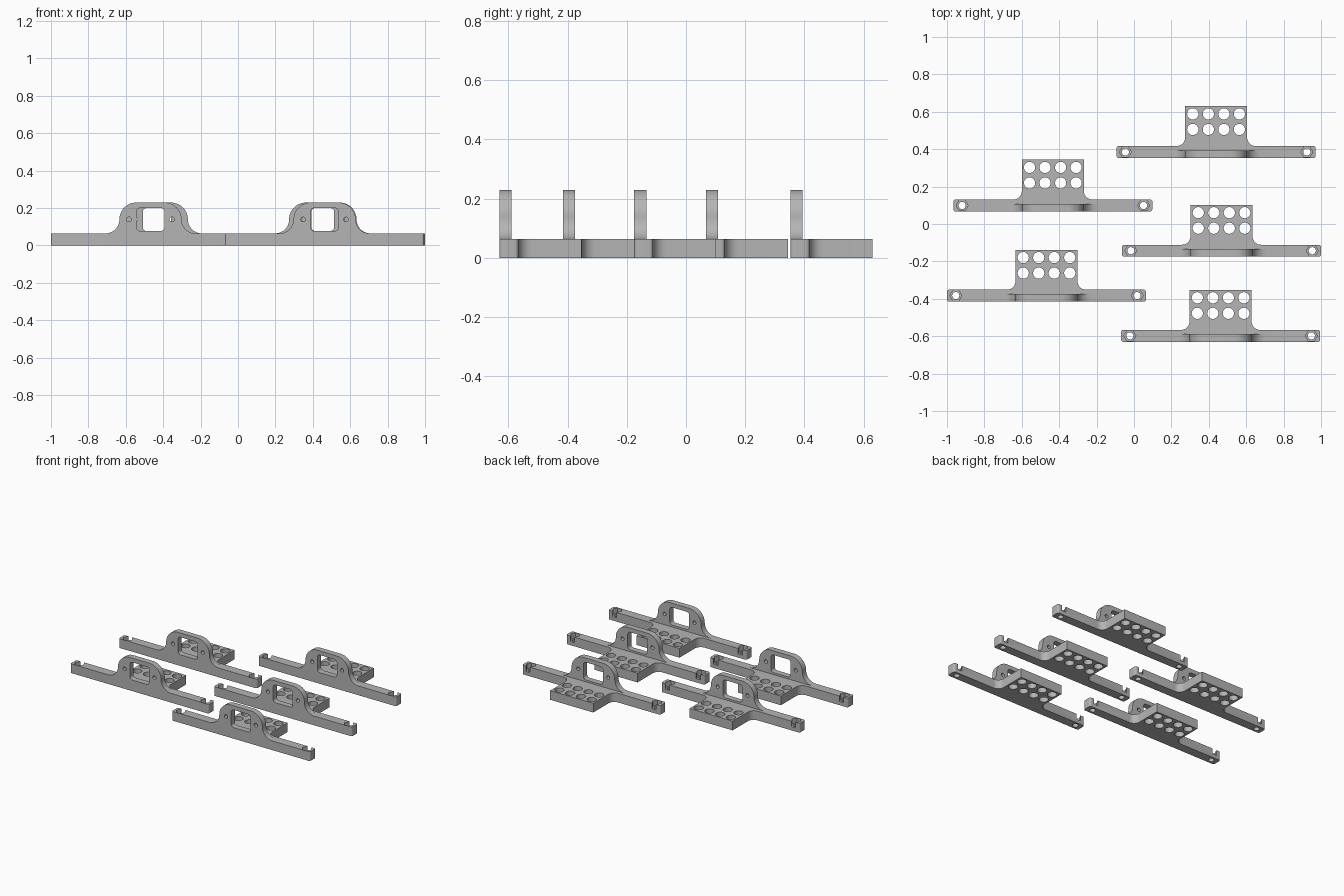
import bpy, bmesh, math
from mathutils import Vector, Matrix

if "Cube" in bpy.data.objects:
    bpy.data.objects.remove(bpy.data.objects["Cube"])

HALF, BAR, PLATE, DEPTH, TOP = 0.532, 0.064, 0.166, 0.277, 0.229

grey = bpy.data.materials.new("plain grey")
grey.diffuse_color = (0.46, 0.46, 0.46, 1)
grey.use_nodes = True
grey.node_tree.nodes["Principled BSDF"].inputs["Base Color"].default_value = grey.diffuse_color


def arc(cx, cy, r, a0, a1, n=10):
    """Points on an arc, angles in degrees."""
    return [(cx + r * math.cos(math.radians(a0 + (a1 - a0) * i / n)),
             cy + r * math.sin(math.radians(a0 + (a1 - a0) * i / n))) for i in range(n + 1)]


def circle(cx, cy, r, n=32):
    return arc(cx, cy, r, 0, 360, n)[:-1]


def mirrored(right):
    """Close a right-hand outline with its mirror image across x = 0."""
    return right + [(-x, y) for x, y in reversed(right)]


def slab(name, loops, depth, matrix=Matrix()):
    """Extrude an outline with holes into a solid slab."""
    bm = bmesh.new()
    for loop in loops:
        vs = [bm.verts.new((x, y, 0)) for x, y in loop]
        for i, v in enumerate(vs):
            bm.edges.new((v, vs[i - 1]))
    bmesh.ops.triangle_fill(bm, use_beauty=True, use_dissolve=False,
                            edges=bm.edges[:], normal=(0, 0, 1))
    ext = bmesh.ops.extrude_face_region(bm, geom=bm.faces[:])
    bmesh.ops.translate(bm, vec=Vector((0, 0, depth)),
                        verts=[g for g in ext["geom"] if isinstance(g, bmesh.types.BMVert)])
    bmesh.ops.recalc_face_normals(bm, faces=bm.faces[:])
    bm.transform(matrix)
    me = bpy.data.meshes.new(name)
    bm.to_mesh(me)
    bm.free()
    me.materials.append(grey)
    ob = bpy.data.objects.new(name, me)
    bpy.context.collection.objects.link(ob)
    return ob


def combine(ob, other, operation):
    """Apply a boolean and remove the helper."""
    bpy.context.view_layer.objects.active = ob
    mod = ob.modifiers.new("combine", "BOOLEAN")
    mod.operation, mod.solver, mod.object = operation, "EXACT", other
    bpy.ops.object.modifier_apply(modifier=mod.name)
    bpy.data.objects.remove(other)


# Base: long bar with a perforated plate behind it
r, f = 0.012, 0.045
outline = mirrored(arc(HALF - r, r, r, -90, 0, 5) + arc(HALF - r, BAR - r, r, 0, 90, 5)
                   + arc(PLATE + f, BAR + f, f, 270, 180) + [(PLATE, DEPTH)])
step = PLATE / 2
plate_holes = [circle((i - 1.5) * step, DEPTH - (j + 0.5) * step, 0.03)
               for i in range(4) for j in range(2)]
BOLT = HALF - 0.047
bolt_holes = [circle(s * BOLT, BAR / 2, 0.019) for s in (-1, 1)]
bracket = slab("bracket", [outline] + plate_holes + bolt_holes, BAR)

# Nut pockets, open at the top and the back
for s in (-1, 1):
    hexagon = [(s * BOLT + x, BAR / 2 + y) for x, y in arc(0, 0, 0.032, -180, 0, 3)]
    hexagon += [(s * BOLT + x, BAR / 2 + y) for x, y in
                ((0.016, 0.0277), (0.016, 0.06), (-0.016, 0.06), (-0.016, 0.0277))]
    pocket = slab("pocket_cutter", [hexagon], 0.1, Matrix.Translation((0, 0, 0.026)))
    pocket.hide_render = True
    combine(bracket, pocket, "DIFFERENCE")

# Upright arch with a window and two screw holes
foot, crown, mid = 0.075, 0.09, 0.139
arch = mirrored(arc(PLATE + foot, mid, foot, 270, 180, 14)
                + arc(PLATE - crown, mid, crown, 0, 90, 14)[1:])
w, lo, hi, c = 0.075, 0.077, 0.2, 0.02
window = mirrored(arc(w - c, lo + c, c, -90, 0, 6) + arc(w - c, hi - c, c, 0, 90, 6))
screws = [circle(s * 0.115, mid, 0.0125, 20) for s in (-1, 1)]
stand = Matrix.Translation((0, 0.041, 0)) @ Matrix.Rotation(math.pi / 2, 4, "X")
upright = slab("upright", [arch, window] + screws, 0.041, stand)
combine(bracket, upright, "UNION")

bpy.ops.object.select_all(action="DESELECT")
bracket.select_set(True)
bpy.context.view_layer.objects.active = bracket
bpy.ops.object.shade_smooth_by_angle(angle=math.radians(30))

# Five identical brackets laid out in two columns
spots = [(0.463, -0.63), (-0.468, -0.415), (0.468, -0.175), (-0.434, 0.067), (0.439, 0.353)]
for i, (x, y) in enumerate(spots):
    ob = bracket if i == 0 else bracket.copy()
    if i:
        bpy.context.collection.objects.link(ob)
        ob.name = f"bracket_{i + 1}"
    ob.location = (x, y, 0)
